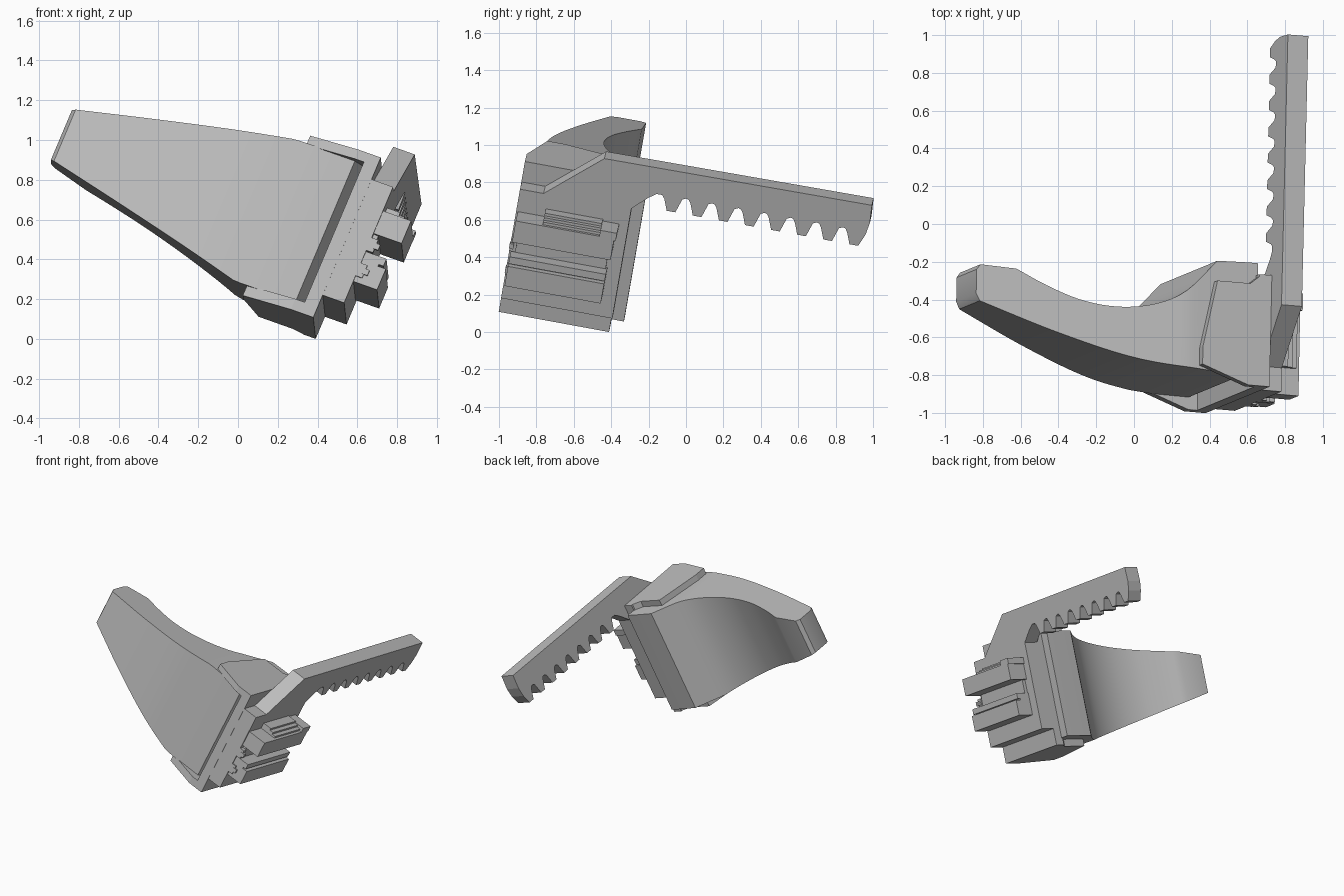
import bpy, bmesh, math
from mathutils import Vector, Matrix

cube = bpy.data.objects.get("Cube")
if cube:
    bpy.data.objects.remove(cube)

grey = bpy.data.materials.new("plain grey")
grey.use_nodes = True
grey.diffuse_color = (0.5, 0.5, 0.5, 1)
grey.node_tree.nodes["Principled BSDF"].inputs["Base Color"].default_value = (0.5, 0.5, 0.5, 1)

# Tilted frame of the whole device: side, back and up directions
SIDE = Vector((0.938, -0.08, -0.333))
BACK = Vector((0.02, 0.983, -0.18))
UP = Vector((0.342, 0.162, 0.925))


def place(a, b, c):
    return SIDE * (a + 0.045 * (c - 0.5)) + BACK * b + UP * c


def finish(name, bm, smooth=False):
    bmesh.ops.recalc_face_normals(bm, faces=bm.faces)
    mesh = bpy.data.meshes.new(name)
    bm.to_mesh(mesh)
    bm.free()
    mesh.materials.append(grey)
    ob = bpy.data.objects.new(name, mesh)
    bpy.context.collection.objects.link(ob)
    if smooth:
        bpy.ops.object.select_all(action='DESELECT')
        ob.select_set(True)
        bpy.context.view_layer.objects.active = ob
        bpy.ops.object.shade_smooth_by_angle(angle=math.radians(30))
    return ob


def loft(name, rings, smooth=False):
    """Skin closed rings of local points and cap both ends."""
    bm = bmesh.new()
    loops = [[bm.verts.new(place(*p)) for p in ring] for ring in rings]
    n = len(loops[0])
    for r, s in zip(loops, loops[1:]):
        for i in range(n):
            j = (i + 1) % n
            bm.faces.new((r[i], r[j], s[j], s[i]))
    bm.faces.new(loops[0])
    bm.faces.new(loops[-1])
    return finish(name, bm, smooth)


def plate(name, outline, c0, c1):
    return loft(name, [[(a, b, c) for a, b in outline] for c in (c0, c1)])


def slab(name, outline, a0, a1):
    return loft(name, [[(a, b, c) for b, c in outline] for a in (a0, a1)])


def box(name, a0, a1, b0, b1, c0, c1):
    return slab(name, [(b0, c0), (b1, c0), (b1, c1), (b0, c1)], a0, a1)


def curve_at(points, a):
    """Smooth interpolation through a few profile points."""
    pts = [points[0]] + points + [points[-1]]
    for p0, p1, p2, p3 in zip(pts, pts[1:], pts[2:], pts[3:]):
        if a <= p2[0] or p2 is points[-1]:
            h = p2[0] - p1[0]
            t = min(max((a - p1[0]) / h, 0), 1)
            m1 = (p2[1] - p0[1]) / (p2[0] - p0[0]) * h
            m2 = (p3[1] - p1[1]) / (p3[0] - p1[0]) * h
            return ((2*t**3 - 3*t*t + 1) * p1[1] + (t**3 - 2*t*t + t) * m1
                    + (3*t*t - 2*t**3) * p2[1] + (t**3 - t*t) * m2)


# Curved horn: bulging front, hollow back, tapering to the tip
front = [(-1.14, -.62), (-.7, -.775), (-.3, -.885), (.06, -.925), (.3, -.93)]
hollow = [(-.94, -.44), (-.78, -.52), (-.59, -.59), (-.39, -.615),
          (-.195, -.586), (-.04, -.51), (.13, -.335)]


def horn_ring(a, f, k):
    low = max(.12, .44 - .287 * (a + 1.14))
    high = min(.905, .72 + .165 * (a + 1.14))
    return [(a, f, low), (a, k, low), (a, k, high), (a, f, high)]


steps = 26
rings = [horn_ring(-1.15, -.585, -.455), horn_ring(-1.13, -.623, -.427)]
for i in range(steps + 1):
    a = -.94 + 1.07 * i / steps
    rings.append(horn_ring(a, curve_at(front, a), curve_at(hollow, a)))
rings += [horn_ring(.3, -.93, -.33), horn_ring(.36, -.84, -.33)]
loft("horn", rings, True)

# Bracket holding the horn root: two plates and a side wall
outline = [(.42, -.397), (.365, -.397), (.30, -.45), (.115, -.45),
           (.04, -.81), (.04, -.905), (.30, -.997), (.42, -.997)]
plate("bracket_bottom", outline, .067, .125)
plate("bracket_top", outline, .90, .95)
box("bracket_wall", .35, .42, -.997, -.397, .067, .95)

# Side panel with the long toothed arm in one outline
profile = [(-.995, .83), (-.995, .19), (-.39, .19), (-.39, .836), (-.31, .915), (-.27, .945), (-.24, .945)]
pitch = .142
for i in range(8):
    m = -.175 + pitch * i
    profile += [(m - .05, .925), (m - .027, .86), (m + .02, .86)]
    if i < 7:
        profile += [(m + .045, .94), (m + .065, .95), (m + .08, .945)]
profile += [(.868, .93), (.88, 1.0), (.875, 1.105), (-.578, 1.092), (-.867, .83)]
slab("toothed_arm", profile, .42, .535)

# Mounting rails on the outside of the panel
box("lower_rail", .535, .662, -.985, -.462, .31, .425)
box("lower_rail_lip", .535, .645, -.985, -.462, .435, .475)
box("lower_rail_core", .535, .62, -.985, -.462, .42, .44)
box("upper_rail", .535, .685, -.985, -.45, .575, .70)
box("upper_rail_back_stop", .535, .685, -.53, -.44, .69, .735)
for i in range(3):
    box("upper_rail_step", .535, .665 - .03 * i, -.84, -.53, .69 + .015 * i, .715 + .015 * i)

# Small clips and the web between the rails
box("rail_web", .535, .56, -.96, -.47, .475, .575)
for c in (.50, .36):
    box("clip_base", .535, .57, -.995, -.96, c - .02, c + .05)
    box("clip_hook", .555, .59, -.998, -.975, c, c + .03)
